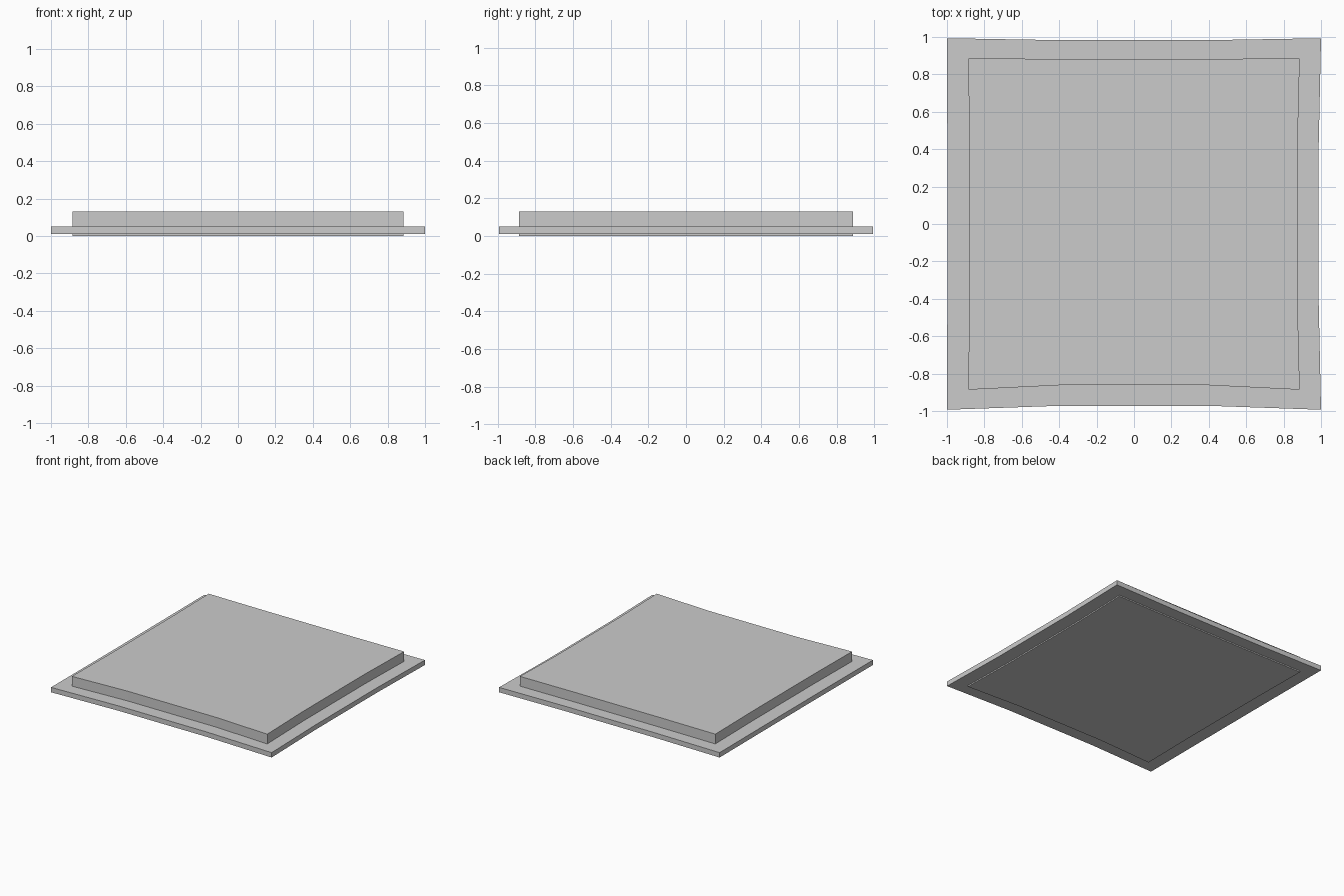
import bpy, bmesh

if "Cube" in bpy.data.objects:
    bpy.data.objects.remove(bpy.data.objects["Cube"])


def slab(name, outline, z0, z1):
    """Extrude a closed outline into a flat-faced slab."""
    bm = bmesh.new()
    face = bm.faces.new([bm.verts.new((x, y, z0)) for x, y in outline])
    ext = bmesh.ops.extrude_face_region(bm, geom=[face], use_keep_orig=True)
    top = [g for g in ext["geom"] if isinstance(g, bmesh.types.BMVert)]
    bmesh.ops.translate(bm, verts=top, vec=(0, 0, z1 - z0))
    bmesh.ops.recalc_face_normals(bm, faces=bm.faces)
    mesh = bpy.data.meshes.new(name)
    bm.to_mesh(mesh)
    bm.free()
    obj = bpy.data.objects.new(name, mesh)
    bpy.context.collection.objects.link(obj)
    return obj


def worn_square(hx, hy, front, right, back, left, k):
    """Rectangle whose sides dip inwards by the given depth between -k and k."""
    return [(-hx, -hy), (-k, -hy + front), (k, -hy + front),
            (hx, -hy), (hx - right, -k), (hx - right, k),
            (hx, hy), (k, hy - back), (-k, hy - back),
            (-hx, hy), (-hx + left, k), (-hx + left, -k)]


# wide thin paving base
slab("base_plate", worn_square(1.0, 0.993, 0.021, 0.013, 0.010, 0.002, 0.4),
     0.01, 0.05)

# thicker raised slab passing through the base
slab("raised_slab", worn_square(0.886, 0.886, 0.024, 0.012, 0.004, 0.006, 0.4),
     0.0, 0.13)
